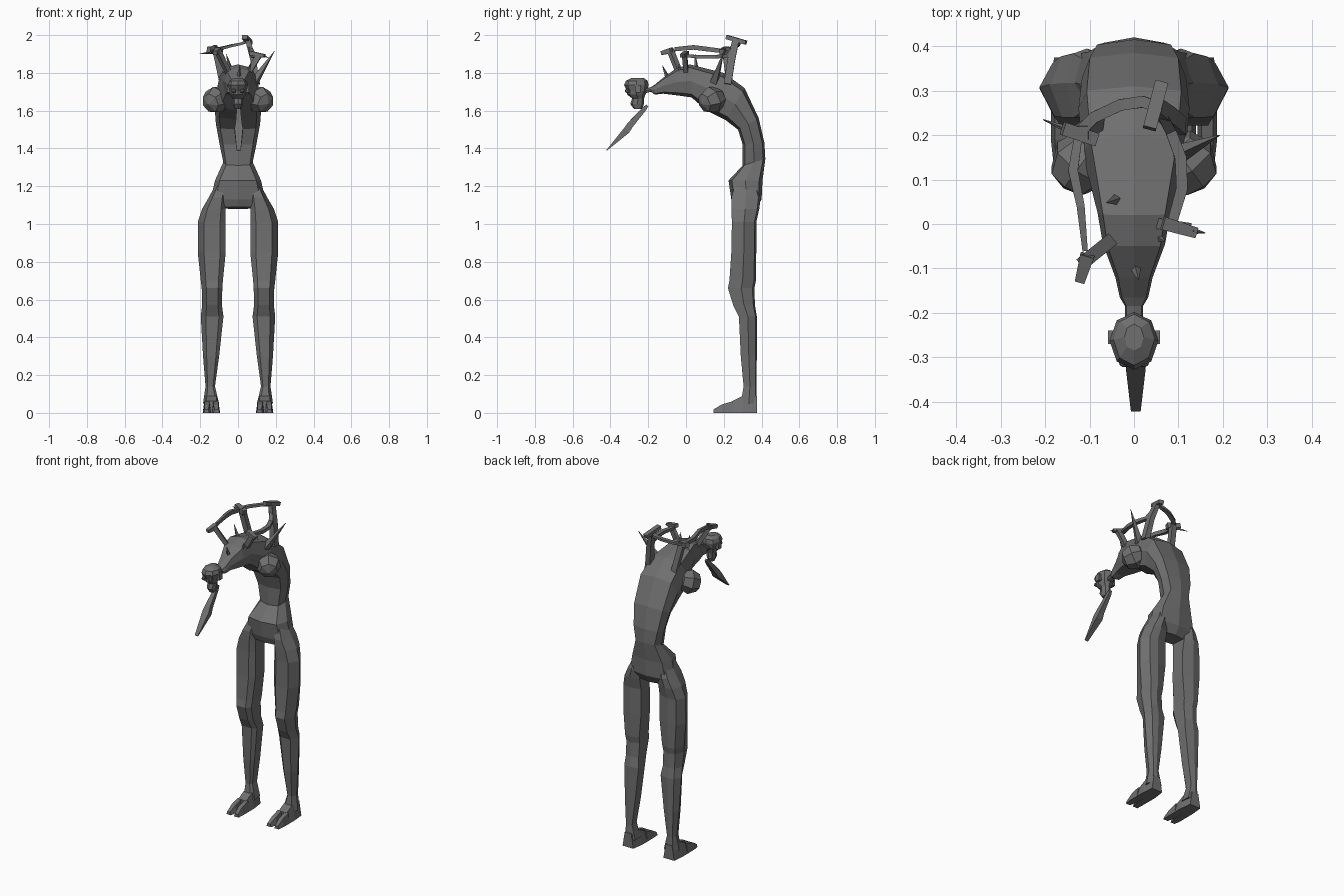
import bpy, bmesh, math
from mathutils import Vector, Matrix

dark = bpy.data.materials.new("dark_grey")
dark.diffuse_color = (.16, .16, .16, 1)


def finish(name, bm, mirror=False):
    bmesh.ops.recalc_face_normals(bm, faces=bm.faces)
    me = bpy.data.meshes.new(name)
    bm.to_mesh(me)
    bm.free()
    me.materials.append(dark)
    ob = bpy.data.objects.new(name, me)
    bpy.context.collection.objects.link(ob)
    if mirror:
        ob.modifiers.new("mirror", 'MIRROR')
    return ob


def loft(name, rings, mirror=False):
    """Skin a list of equal-length point rings and cap the ends."""
    bm = bmesh.new()
    vs = [[bm.verts.new(p) for p in r] for r in rings]
    n = len(vs[0])
    for a, b in zip(vs, vs[1:]):
        for i in range(n):
            j = (i + 1) % n
            bm.faces.new((a[i], a[j], b[j], b[i]))
    bm.faces.new(vs[0])
    bm.faces.new(vs[-1])
    return finish(name, bm, mirror)


def bar(name, pts, sizes, up=(0, 0, 1)):
    """Rectangular bar along points; sizes = (width, height) per point."""
    pts = [Vector(p) for p in pts]
    rings = []
    for i, p in enumerate(pts):
        d = (pts[min(i + 1, len(pts) - 1)] - pts[max(i - 1, 0)]).normalized()
        s = d.cross(Vector(up)).normalized()
        u = s.cross(d)
        w, h = sizes[i]
        rings.append([p + s * w / 2 * a + u * h / 2 * b
                      for a, b in ((-1, -1), (1, -1), (1, 1), (-1, 1))])
    return loft(name, rings)


def spike(name, base, tip, r, sides=4):
    base, d = Vector(base), Vector(tip) - Vector(base)
    bm = bmesh.new()
    m = Matrix.Translation(base + d / 2) @ d.to_track_quat('Z', 'Y').to_matrix().to_4x4()
    bmesh.ops.create_cone(bm, cap_ends=True, segments=sides, radius1=r, radius2=0.001,
                          depth=d.length, matrix=m)
    return finish(name, bm)


# hunched torso: back point, belly point (y, z), half width
body = [((.37, 1.08), (.255, 1.09), .085), ((.40, 1.13), (.24, 1.13), .145),
        ((.405, 1.23), (.225, 1.23), .122), ((.42, 1.345), (.30, 1.31), .078),
        ((.415, 1.43), (.30, 1.42), .098), ((.385, 1.56), (.275, 1.50), .117),
        ((.31, 1.72), (.21, 1.55), .125), ((.20, 1.80), (.11, 1.60), .115),
        ((.02, 1.845), (.03, 1.67), .082), ((-.05, 1.825), (-.04, 1.68), .07),
        ((-.12, 1.775), (-.12, 1.69), .042), ((-.165, 1.738), (-.165, 1.685), .032),
        ((-.185, 1.725), (-.185, 1.70), .02), ((-.225, 1.715), (-.225, 1.69), .02)]
section = [(0, 0), (.1, .85), (.5, 1), (.9, .8), (1, 0), (.9, -.8), (.5, -1), (.1, -.85)]
loft("torso", [[(w * k, b[0] + (f[0] - b[0]) * t, b[1] + (f[1] - b[1]) * t)
                for t, k in section] for b, f, w in body])

# legs: z, inner x, outer x, front y, back y
leg = [(1.21, .06, .118, .26, .375), (1.14, .065, .155, .24, .395), (1.08, .065, .19, .24, .388),
       (1.01, .065, .213, .243, .372), (.85, .065, .213, .24, .372), (.70, .08, .197, .23, .37),
       (.66, .083, .192, .222, .362), (.57, .085, .19, .25, .365), (.51, .077, .197, .28, .375),
       (.30, .10, .185, .29, .375), (.14, .122, .172, .305, .372), (.05, .10, .185, .29, .375)]
rings = []
for z, a, b, f, k in leg:
    cx, cy, rx, ry = (a + b) / 2, (f + k) / 2, (b - a) / 2, (k - f) / 2
    rings.append([(cx + rx * u, cy + ry * v, z) for u, v in
                  ((-.6, -1), (.55, -1), (1, 0), (.6, .85), (-.1, 1), (-1, .75), (-1, -.6))])
loft("leg", rings, True)


# cloven feet: heel block and two toes
def block(y, x0, x1, h):
    m = (x1 - x0) * .2
    return [(x0, y, 0), (x1, y, 0), (x1 - m, y, h), (x0 + m, y, h)]


loft("heel", [block(.375, .105, .18, .09), block(.30, .095, .187, .09),
              block(.245, .095, .187, .062)], True)
for name, x0, x1, t0, t1 in (("inner_toe", .095, .139, .097, .13), ("outer_toe", .143, .187, .152, .182)):
    loft(name, [block(.25, x0, x1, .062), block(.19, x0, x1, .045), block(.145, t0, t1, .018)], True)

# rounded faceted stumps on the chest
bm = bmesh.new()
bmesh.ops.create_uvsphere(bm, u_segments=7, v_segments=4, radius=.074,
                          matrix=Matrix.Translation((.117, .137, 1.656))
                          @ Vector((.55, -.75, -.3)).to_track_quat('Z', 'Y').to_matrix().to_4x4())
finish("chest_stump", bm, True)

# skull: z, half width, front y, back y
skull = [(1.608, .018, -.275, -.235), (1.635, .026, -.295, -.222), (1.665, .028, -.285, -.222),
         (1.685, .042, -.312, -.215), (1.705, .048, -.312, -.205), (1.735, .055, -.328, -.198),
         (1.758, .046, -.318, -.203), (1.774, .022, -.285, -.225)]
loft("skull", [[(w * math.cos(i * math.pi / 4), (f + k) / 2 + (k - f) / 2 * math.sin(i * math.pi / 4), z)
                for i in range(8)] for z, w, f, k in skull])
bm = bmesh.new()
bmesh.ops.create_cube(bm, size=1, matrix=Matrix.Translation((.05, -.255, 1.715))
                      @ Matrix.Diagonal((.018, .03, .04, 1)))
finish("ear_knob", bm, True)
bm = bmesh.new()
bmesh.ops.create_icosphere(bm, subdivisions=1, radius=.014, matrix=Matrix.Translation((.022, -.31, 1.705)))
finish("brow_knob", bm, True)

# blade hanging from the jaw: grip and tapered point
bar("blade", [(.003, -.205, 1.628), (.003, -.22, 1.61), (.004, -.295, 1.525), (.004, -.315, 1.495), (.004, -.42, 1.39)],
    [(.014, .014), (.02, .022), (.034, .034), (.044, .036), (.022, .004)])

# posts rising from the back
bar("front_left_post", [(-.05, -.035, 1.80), (-.112, -.085, 1.925)], [(.03, .025)] * 2)
bar("front_left_cap", [(-.105, -.07, 1.92), (-.122, -.13, 1.905)], [(.032, .03), (.022, .02)])
bar("front_right_post", [(.06, .0, 1.81), (.115, -.008, 1.90)], [(.024, .03)] * 2)
bar("front_right_cap", [(.065, .002, 1.905), (.14, -.02, 1.89)], [(.03, .022), (.024, .018)])
bar("back_right_post", [(.10, .22, 1.74), (.08, .24, 1.87), (.05, .265, 1.98)],
    [(.035, .04), (.03, .04), (.025, .035)], (0, 1, 0))
bar("back_right_cap", [(.035, .215, 1.99), (.062, .318, 1.96)], [(.03, .022)] * 2)
bar("back_left_post", [(-.08, .23, 1.74), (-.12, .205, 1.93)], [(.034, .03)] * 2, (0, 1, 0))
bar("back_left_cap", [(-.16, .215, 1.925), (-.085, .19, 1.91)], [(.03, .03)] * 2)

# straps strung between the posts
bar("left_strap", [(-.11, -.06, 1.925), (-.12, .04, 1.935), (-.137, .12, 1.925), (-.125, .2, 1.915)],
    [(.012, .022), (.018, .024), (.022, .024), (.018, .022)])
bar("right_strap", [(.085, .0, 1.89), (.108, .08, 1.885), (.105, .15, 1.885), (.082, .21, 1.89), (.055, .26, 1.95)],
    [(.022, .014), (.026, .02), (.026, .02), (.024, .018), (.02, .014)])
bar("rear_strap", [(-.13, .2, 1.92), (-.09, .24, 1.93), (-.03, .268, 1.945), (.02, .275, 1.955), (.05, .265, 1.97)],
    [(.026, .014)] * 5)

# thorns
spike("right_thorn", (.085, .15, 1.75), (.193, .20, 1.915), .026)
spike("left_cap_thorn", (-.13, .205, 1.91), (-.205, .235, 1.90), .01)
spike("right_cap_thorn", (.13, -.015, 1.895), (.16, -.02, 1.88), .008)
spike("spine_thorn_a", (-.04, .055, 1.82), (-.062, .048, 1.90), .013)
spike("spine_thorn_b", (.055, -.03, 1.80), (.07, -.04, 1.85), .01)
spike("spine_thorn_c", (.004, -.10, 1.78), (.01, -.125, 1.84), .012)
